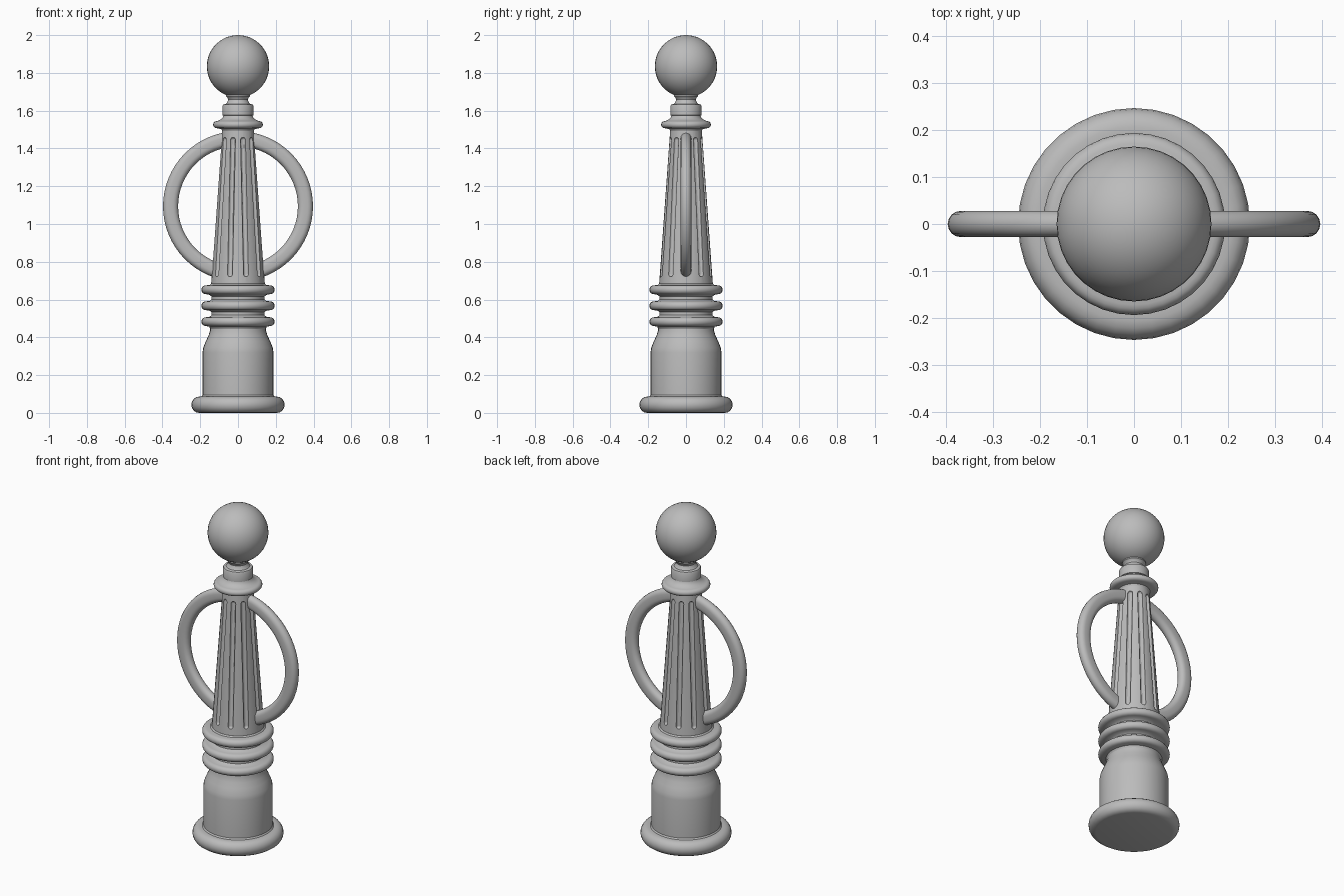
import bpy, bmesh, math
from mathutils import Matrix, Vector

cube = bpy.data.objects.get("Cube")
if cube:
    bpy.data.objects.remove(cube, do_unlink=True)

metal = bpy.data.materials.new("cast grey")
metal.use_nodes = True
GREY = (0.5, 0.5, 0.5, 1)
metal.diffuse_color = GREY
metal.node_tree.nodes["Principled BSDF"].inputs["Base Color"].default_value = GREY


def arc(r, z, rx, rz, a0, a1, n=8):
    """Points of an elliptical arc in the (radius, height) plane."""
    angles = [math.radians(a0 + (a1 - a0) * i / n) for i in range(n + 1)]
    return [(r + rx * math.cos(a), z + rz * math.sin(a)) for a in angles]


def lathe(bm, profile, steps, matrix=Matrix(), closed=False):
    """Revolve a (radius, height) profile around z."""
    verts = [bm.verts.new((r, 0, z)) for r, z in profile]
    pairs = list(zip(verts, verts[1:]))
    if closed:
        pairs.append((verts[-1], verts[0]))
    edges = [bm.edges.new(p) for p in pairs]
    old = set(bm.verts) - set(verts)
    bmesh.ops.spin(bm, geom=verts + edges, cent=(0, 0, 0), axis=(0, 0, 1),
                   angle=math.tau, steps=steps)
    new = [v for v in bm.verts if v not in old]
    bmesh.ops.remove_doubles(bm, verts=new, dist=1e-5)
    new = [v for v in bm.verts if v not in old]
    bmesh.ops.transform(bm, matrix=matrix, verts=new)


def finish(bm, name):
    bmesh.ops.recalc_face_normals(bm, faces=bm.faces)
    mesh = bpy.data.meshes.new(name)
    bm.to_mesh(mesh)
    bm.free()
    mesh.materials.append(metal)
    obj = bpy.data.objects.new(name, mesh)
    bpy.context.collection.objects.link(obj)
    return obj


def smooth(obj):
    bpy.ops.object.select_all(action='DESELECT')
    obj.select_set(True)
    bpy.context.view_layer.objects.active = obj
    bpy.ops.object.shade_smooth_by_angle(angle=math.radians(35))


def turned(name, profile, steps=36, **kw):
    bm = bmesh.new()
    lathe(bm, profile, steps, **kw)
    obj = finish(bm, name)
    smooth(obj)
    return obj


# Foot: rounded rim, drum and shoulder
turned("base", [(0, 0)] + arc(0.207, 0.043, 0.04, 0.043, -90, 90)
       + [(0.194, 0.086), (0.188, 0.094), (0.188, 0.32), (0.184, 0.345),
          (0.170, 0.38), (0.156, 0.41), (0.148, 0.435), (0.146, 0.46), (0, 0.46)])

# Three rounded bands with coves between them
bands = [(0, 0.44), (0.145, 0.44), (0.152, 0.456)]
for z in (0.483, 0.567, 0.652):
    bands += arc(0.172, z, 0.022, 0.023, -90, 90)
    if z < 0.65:
        bands += [(0.150, z + 0.026), (0.141, z + 0.034),
                  (0.141, z + 0.050), (0.150, z + 0.058)]
bands += [(0.150, 0.677), (0.143, 0.684), (0, 0.684)]
turned("banded_collar", bands)

# Tapered shaft
LOW, HIGH = (0.143, 0.67), (0.083, 1.505)
shaft = turned("fluted_shaft", [(0, LOW[1]), LOW, HIGH, (0, HIGH[1])], steps=40)

# Ten round-ended flutes cut along the shaft's slope
slope = (HIGH[0] - LOW[0]) / (HIGH[1] - LOW[1])
radius, bottom, top = 0.014, 0.72, 1.46
half = (top - bottom) / 2
middle = (top + bottom) / 2
capsule = ([(0, -half)] + arc(0, radius - half, radius, radius, -75, 0, 5)
           + arc(0, half - radius, radius, radius, 0, 75, 5) + [(0, half)])
bm = bmesh.new()
for i in range(10):
    centre = Vector((LOW[0] + slope * (middle - LOW[1]), 0, middle))
    lathe(bm, capsule, 12, Matrix.Rotation(math.tau * i / 10, 4, 'Z')
          @ Matrix.Translation(centre)
          @ Matrix.Rotation(math.atan(slope), 4, 'Y'))
cutter = finish(bm, "flute_cutter")
cutter.hide_render = True
cut = shaft.modifiers.new("flutes", 'BOOLEAN')
cut.operation = 'DIFFERENCE'
cut.solver = 'EXACT'
cut.object = cutter
bpy.context.view_layer.objects.active = shaft
bpy.ops.object.modifier_apply(modifier=cut.name)
bpy.data.objects.remove(cutter, do_unlink=True)
smooth(shaft)

# Upper collar, block and neck under the ball
turned("neck", [(0, 1.49), (0.083, 1.49), (0.088, 1.502)]
       + arc(0.112, 1.526, 0.02, 0.019, -90, 90)
       + [(0.104, 1.547), (0.088, 1.556), (0.078, 1.568), (0.076, 1.574),
          (0.082, 1.576), (0.082, 1.625), (0.078, 1.632), (0.064, 1.636),
          (0.056, 1.646), (0.052, 1.658), (0.056, 1.668), (0.064, 1.676),
          (0.064, 1.69), (0, 1.69)])

# Ball on top
turned("ball_finial", [(0, 1.67)] + arc(0, 1.835, 0.165, 0.165, -84, 84, 22) + [(0, 2.0)])

# Large ring through the shaft, with a rounded flat section
section = arc(0.369, 0, 0.028, 0.028, -90, 90) + arc(0.345, 0, 0.028, 0.028, 90, 270)
turned("side_ring", section, steps=64, closed=True,
       matrix=Matrix.Translation((0, 0, 1.094)) @ Matrix.Rotation(math.pi / 2, 4, 'X'))
